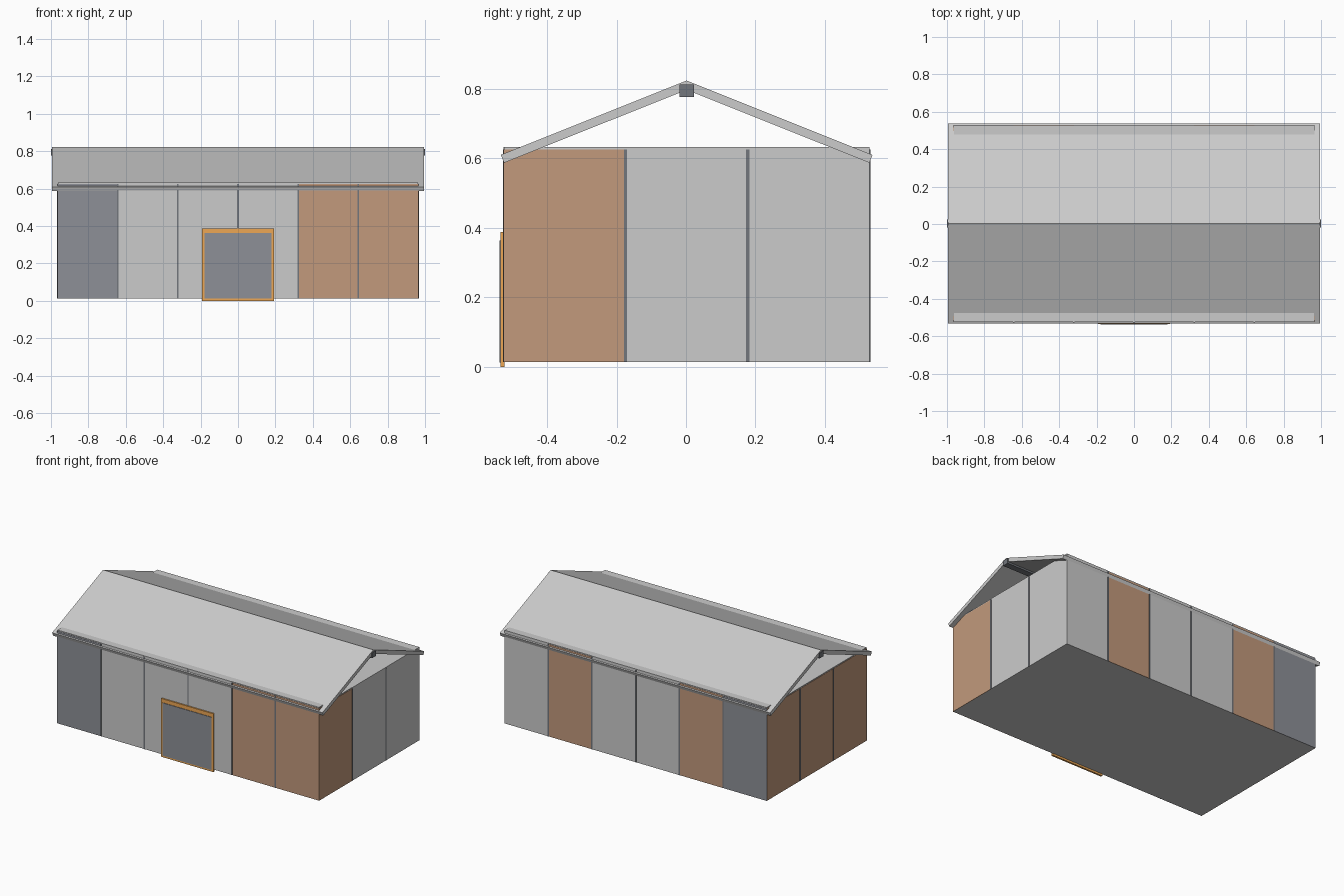
import bpy, bmesh

if "Cube" in bpy.data.objects:
    bpy.data.objects.remove(bpy.data.objects["Cube"])

Y0 = 0.002                      # building centre in y
HX, HY = 0.965, 0.527           # wall half sizes
Z0, Z1 = 0.013, 0.633           # wall bottom and top


def material(name, rgb):
    m = bpy.data.materials.new(name)
    m.diffuse_color = (*rgb, 1)
    m.use_nodes = True
    m.node_tree.nodes["Principled BSDF"].inputs["Base Color"].default_value = m.diffuse_color
    return m


BROWN = material("brown_wood", (0.54, 0.32, 0.2))
DARK = material("dark_slate", (0.27, 0.28, 0.31))
TRIM = material("trim_grey", (0.17, 0.18, 0.2))
ORANGE = material("orange_wood", (0.85, 0.39, 0.09))
COL = {"b": BROWN, "d": DARK, "g": None}


def mesh_object(name, bm, mat=None):
    bmesh.ops.recalc_face_normals(bm, faces=bm.faces)
    me = bpy.data.meshes.new(name)
    bm.to_mesh(me)
    bm.free()
    ob = bpy.data.objects.new(name, me)
    bpy.context.collection.objects.link(ob)
    if mat:
        me.materials.append(mat)
    return ob


def box(name, x, y, z, mat=None):
    bm = bmesh.new()
    bmesh.ops.create_cube(bm, size=1)
    for v in bm.verts:
        v.co = [(a + b) / 2 + c * (b - a) for (a, b), c in zip((x, y, z), v.co)]
    return mesh_object(name, bm, mat)


def extrude_x(name, profile, hx, mat=None):
    bm = bmesh.new()
    f = bm.faces.new([bm.verts.new((-hx, y + Y0, z)) for y, z in profile])
    r = bmesh.ops.extrude_face_region(bm, geom=[f])
    verts = [g for g in r["geom"] if isinstance(g, bmesh.types.BMVert)]
    bmesh.ops.translate(bm, verts=verts, vec=(2 * hx, 0, 0))
    return mesh_object(name, bm, mat)


# Closed wall block with flat ceiling and floor
box("wall_block", (-HX + .002, HX - .002), (Y0 - HY + .002, Y0 + HY - .002), (Z0, Z1))


# Cladding panels and joint strips, listed from low to high coordinate
def clad(side, axis, sign, colours):
    half, out = (HX, HY) if axis == "x" else (HY, HX)
    mid = 0 if axis == "x" else Y0
    base = Y0 if axis == "x" else 0
    w = 2 * half / len(colours)

    def slab(name, a, b, extra, z1, mat):
        d = sorted((base + sign * (out - .003), base + sign * (out + extra)))
        xy = ((a, b), d) if axis == "x" else (d, (a, b))
        box(name, *xy, (Z0, z1), mat)

    for i, c in enumerate(colours):
        a = mid - half + i * w
        slab(f"{side}_panel_{i + 1}", a, a + w, 0, Z1 if c == "g" else Z1 - .007, COL[c])
        if i:
            slab(f"{side}_joint_strip_{i}", a - .0045, a + .0045, .0015, Z1 - .007, TRIM)


clad("front", "x", -1, "dgggbb")
clad("back", "x", 1, "dbggbg")
clad("left", "y", -1, "bbb")
clad("right", "y", 1, "bgg")

# Gable roof slopes
for name, s in (("roof_front", -1), ("roof_back", 1)):
    extrude_x(name, [(0, .824), (s * .535, .610), (s * .526, .587), (0, .797)], .995)

# Ridge beam under the roof peak
box("ridge_beam", (-1, 1), (Y0 - .021, Y0 + .021), (.777, .812), TRIM)

# Front door and frame
box("door_frame", (-.192, .192), (-.534, -.522), (0, .388), ORANGE)
box("door", (-.18, .18), (-.5375, -.53), (.012, .363), DARK)
